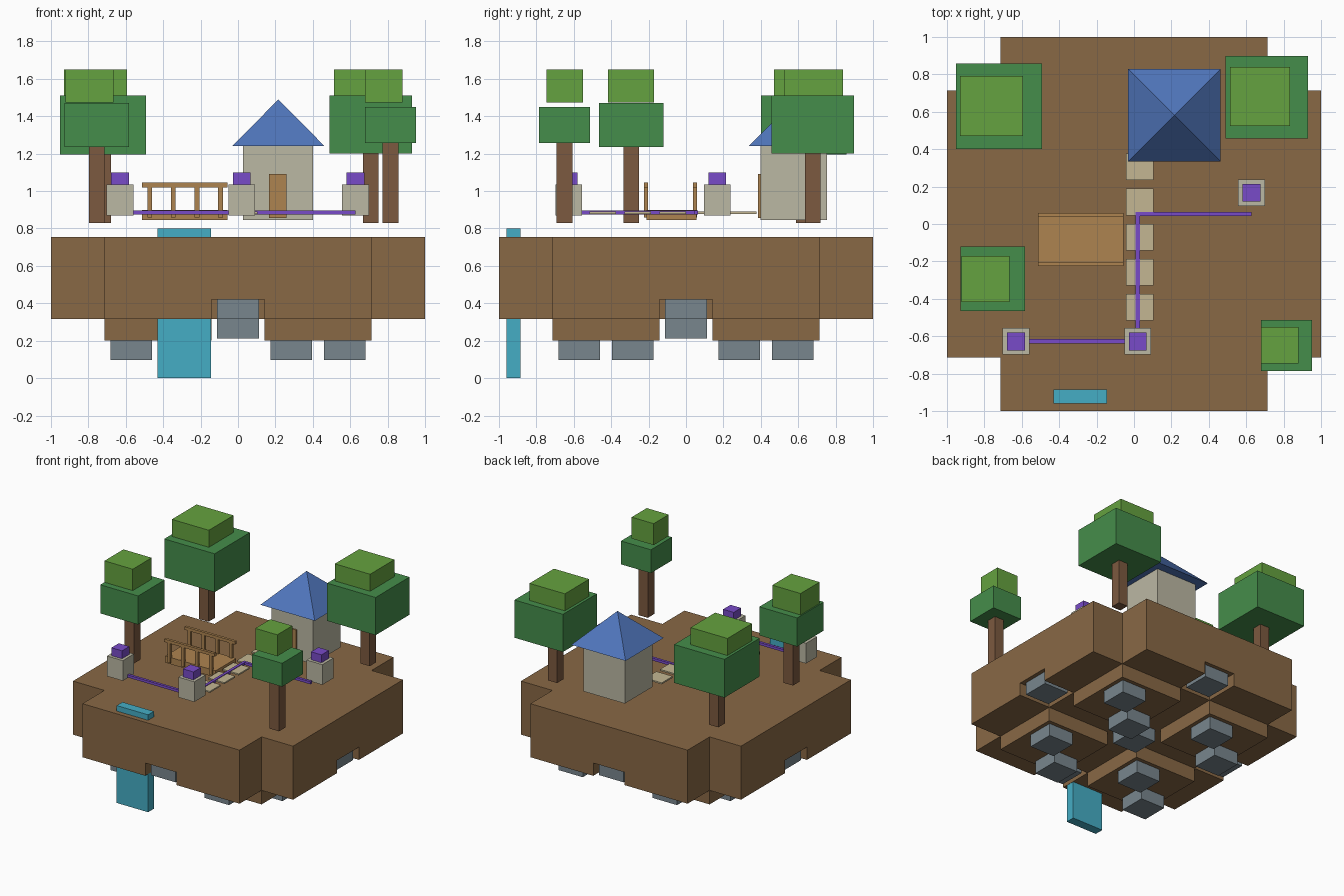
import bpy, bmesh, math

if "Cube" in bpy.data.objects:
    bpy.data.objects.remove(bpy.data.objects["Cube"])


def material(name, rgb):
    m = bpy.data.materials.new(name)
    m.diffuse_color = (*rgb, 1)
    m.use_nodes = True
    m.node_tree.nodes["Principled BSDF"].inputs["Base Color"].default_value = m.diffuse_color
    return m


SOIL = material("soil", (0.25, 0.14, 0.06))
ROCK = material("rock", (0.19, 0.24, 0.27))
WATER = material("water", (0.06, 0.42, 0.56))
BARK = material("bark", (0.20, 0.10, 0.05))
DARK = material("dark_leaves", (0.06, 0.27, 0.07))
LIGHT = material("light_leaves", (0.13, 0.36, 0.05))
STONE = material("stone", (0.50, 0.48, 0.37))
TILE = material("tile", (0.55, 0.47, 0.29))
ROOF = material("roof", (0.08, 0.18, 0.50))
WOOD = material("wood", (0.42, 0.23, 0.08))
CRYSTAL = material("crystal", (0.19, 0.07, 0.58))


def finish(name, bm, mat):
    me = bpy.data.meshes.new(name)
    bmesh.ops.recalc_face_normals(bm, faces=bm.faces)
    bm.to_mesh(me)
    bm.free()
    me.materials.append(mat)
    ob = bpy.data.objects.new(name, me)
    bpy.context.collection.objects.link(ob)
    return ob


def box(name, mat, x, y, z):
    """Box from (min, max) ranges on each axis."""
    bm = bmesh.new()
    bmesh.ops.create_cube(bm, size=1)
    for v in bm.verts:
        v.co = [r[0] if c < 0 else r[1] for c, r in zip(v.co, (x, y, z))]
    return finish(name, bm, mat)


def around(c, h):
    return (c - h, c + h)


# Island: a 7 x 7 grid of earth columns without corners, stepped underneath
CELL, TOP = 2 / 7, 0.755


def underside(i, j):
    a, b = abs(i), abs(j)
    if max(a, b) > 3 or (a == 3 and b == 3):
        return TOP
    if max(a, b) == 3:
        return 0.42 if min(a, b) == 0 else 0.315
    return 0.315 if a * b == 0 else 0.2


bm = bmesh.new()
for i in range(-3, 4):
    for j in range(-3, 4):
        low = underside(i, j)
        if low == TOP:
            continue
        ring = [((i + dx) * CELL, (j + dy) * CELL)
                for dx, dy in ((-.5, -.5), (.5, -.5), (.5, .5), (-.5, .5))]
        for z in (low, TOP):
            bm.faces.new([bm.verts.new((*p, z)) for p in ring])
        for k, (di, dj) in enumerate(((0, -1), (1, 0), (0, 1), (-1, 0))):
            high = underside(i + di, j + dj)
            if high > low:
                p, q = ring[k], ring[(k + 1) % 4]
                bm.faces.new([bm.verts.new(c) for c in
                              ((*p, low), (*q, low), (*q, high), (*p, high))])
        # Hanging rocks on every third diagonal
        if (i - j) % 3 == 0:
            box("hanging_rock", ROCK, around(i * CELL, .111),
                around(j * CELL, .111), (low - .103, low))
bmesh.ops.remove_doubles(bm, verts=bm.verts, dist=1e-4)
finish("island", bm, SOIL)

box("waterfall", WATER, (-.43, -.145), (-.96, -.885), (0, .8))

# Trees: centre, crown half width, crown z range, top tuft x and y ranges
for cx, cy, h, z, tx, ty in (
        (-.722, .63, .229, (1.195, 1.51), (-.93, -.594), (.47, .79)),
        (-.755, -.292, .172, (1.235, 1.47), (-.922, -.665), (-.417, -.171)),
        (.71, .678, .22, (1.2, 1.51), (.513, .834), (.524, .84)),
        (.815, -.65, .136, (1.258, 1.45), (.68, .88), (-.747, -.552))):
    box("tree_trunk", BARK, around(cx, .042), around(cy, .042), (.83, z[0] + .01))
    box("tree_crown", DARK, around(cx, h), around(cy, h), z)
    box("tree_tuft", LIGHT, tx, ty, (1.474, 1.65))

# House
box("house_walls", STONE, (.028, .402), (.397, .754), (.845, 1.24))
box("house_door", WOOD, (.167, .258), (.386, .402), (.855, 1.09))
bm = bmesh.new()
bmesh.ops.create_cone(bm, cap_ends=True, segments=4, radius1=1, radius2=0, depth=1)
for v in bm.verts:
    tip = v.co.z > 0
    v.co = (.216, .582, 1.49) if tip else (
        .216 + (abs(v.co.x) > .5) * math.copysign(1, v.co.x) * .247,
        .582 + (abs(v.co.y) > .5) * math.copysign(1, v.co.y) * .247, 1.24)
bm.free()
bm = bmesh.new()
base = [bm.verts.new((.216 + sx * .247, .582 + sy * .247, 1.24))
        for sx, sy in ((-1, -1), (1, -1), (1, 1), (-1, 1))]
tip = bm.verts.new((.216, .582, 1.49))
bm.faces.new(base[::-1])
for k in range(4):
    bm.faces.new((base[k], base[(k + 1) % 4], tip))
finish("house_roof", bm, ROOF)

# Stepping stones
for k in range(5):
    box("path_tile", TILE, (-.043, .105), around(.305 - .1875 * k, .071), (.878, .89))

# Footbridge with two railings
box("bridge_deck", WOOD, (-.513, -.055), (-.212, .055), (.845, .9))
for y in (-.214, .049):
    box("bridge_rail", WOOD, (-.513, -.055), around(y, .011), (1.02, 1.045))
    for k in range(4):
        box("bridge_post", WOOD, around(-.472 + .126 * k, .013), around(y, .011), (.86, 1.025))

# Crystal pedestals and the energy lines linking them
for x, y in ((-.63, -.627), (.02, -.627), (.628, .167)):
    box("pedestal", STONE, around(x, .072), around(y, .072), (.869, 1.035))
    box("pedestal_crystal", CRYSTAL, around(x, .048), around(y, .048), (1.035, 1.1))
for x, y in (((-.63, .02), around(-.627, .011)),
             (around(.02, .011), (-.627, .065)),
             ((.01, .628), around(.054, .011))):
    box("energy_line", CRYSTAL, x, y, (.874, .895))
